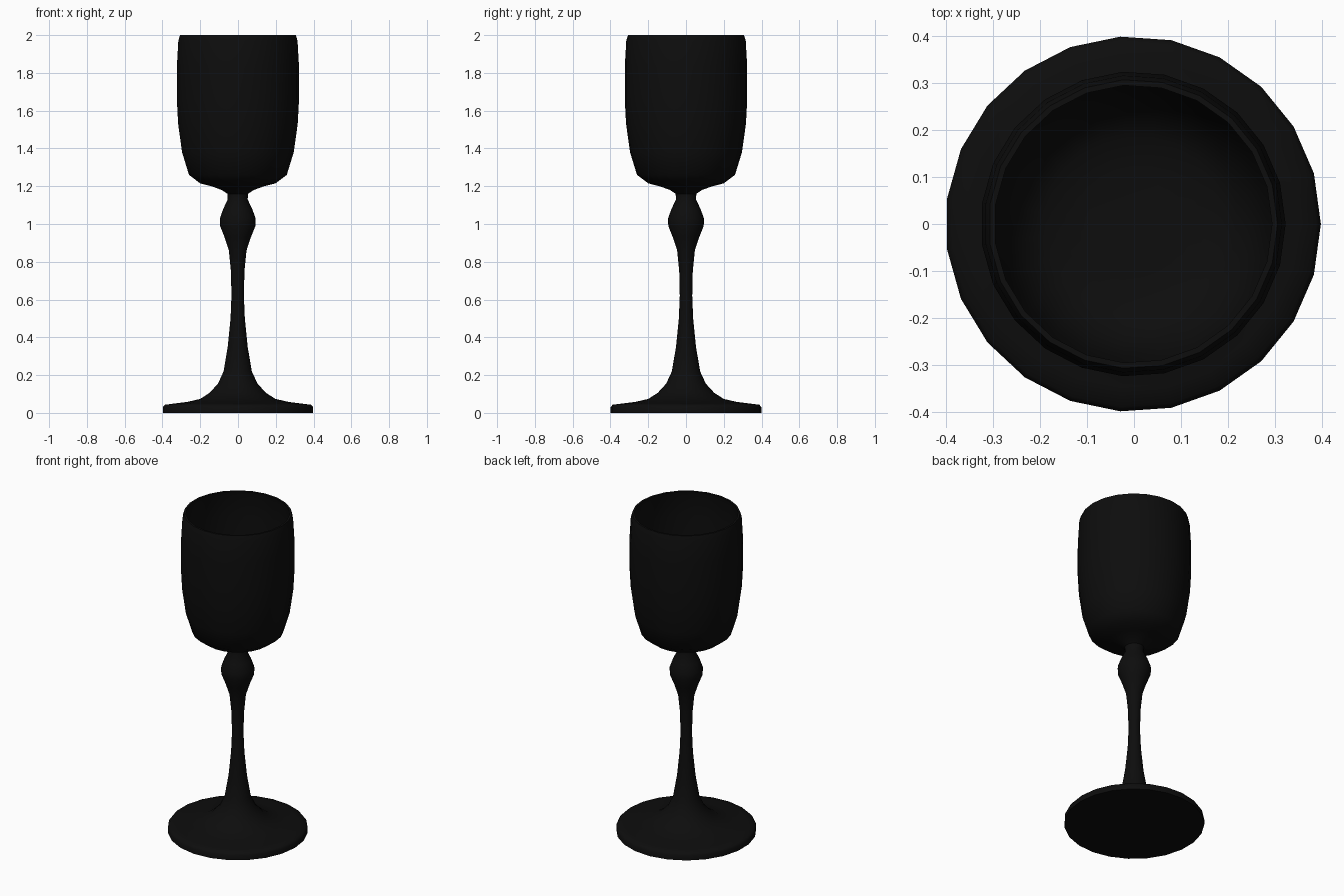
import bpy
import bmesh
from math import cos, pi, radians
from mathutils import Matrix, Vector

default_cube = bpy.data.objects.get("Cube")
if default_cube:
    bpy.data.objects.remove(default_cube, do_unlink=True)

SIDES = 23
WALL = 0.012

# Profiles as (radius, height), from the ground upward
foot = [(0, 0), (0.4, 0), (0.4, 0.03), (0.39, 0.043), (0.35, 0.048),
        (0.27, 0.058), (0.2, 0.074), (0.15, 0.106)]
stem = [(0.105, 0.155), (0.075, 0.22), (0.053, 0.35), (0.038, 0.5),
        (0.033, 0.62), (0.036, 0.75), (0.047, 0.86), (0.07, 0.93),
        (0.094, 0.99), (0.095, 1.03), (0.077, 1.08), (0.053, 1.13),
        (0.055, 1.16), (0.085, 1.18), (0.14, 1.2)]
bowl = [(0.2, 1.215), (0.26, 1.26), (0.297, 1.38), (0.318, 1.53),
        (0.325, 1.66), (0.325, 1.83), (0.317, 1.97), (0.308, 2)]

# Inside of the bowl: the outer wall moved inward, closed by a shallow floor
rim = [(bowl[-1][0] - WALL, 2)]
inside = [(r - WALL, z + WALL) for r, z in reversed(bowl[:-1])]
inside[0] = (inside[0][0], bowl[-2][1])
floor_height = inside[-1][1]
floor = [(0.1, floor_height - WALL / 2), (0, floor_height - WALL / 2)]


def make_material(name, colour):
    material = bpy.data.materials.new(name)
    material.use_nodes = True
    material.diffuse_color = colour
    shader = material.node_tree.nodes["Principled BSDF"]
    shader.inputs["Base Color"].default_value = colour
    return material


def lathe(name, profile, material):
    """Turn a profile around the vertical axis into a closed, smooth object."""
    bm = bmesh.new()
    verts = [bm.verts.new((r, 0, z)) for r, z in profile]
    edges = [bm.edges.new(pair) for pair in zip(verts, verts[1:])]
    bmesh.ops.spin(bm, geom=verts + edges, cent=(0, 0, 0), axis=(0, 0, 1),
                   angle=2 * pi, steps=SIDES, use_merge=True)
    bmesh.ops.remove_doubles(bm, verts=bm.verts, dist=0.0005)
    bmesh.ops.recalc_face_normals(bm, faces=bm.faces)
    # An odd number of sides is wider on one side, so centre its extents
    widest = max(r for r, z in profile)
    shift = Vector((-widest * (1 - cos(pi / SIDES)) / 2, 0, 0))
    bm.transform(Matrix.Translation(shift))

    mesh = bpy.data.meshes.new(name)
    bm.to_mesh(mesh)
    bm.free()
    mesh.materials.append(material)
    obj = bpy.data.objects.new(name, mesh)
    bpy.context.collection.objects.link(obj)
    bpy.ops.object.select_all(action="DESELECT")
    obj.select_set(True)
    bpy.context.view_layer.objects.active = obj
    bpy.ops.object.shade_smooth_by_angle(angle=radians(50))
    return obj


# Foot, stem and bowl are one continuous turned surface
black = make_material("black_glass", (0.004, 0.004, 0.004, 1))
lathe("stemmed_glass", foot + stem + bowl + rim + inside + floor, black)
